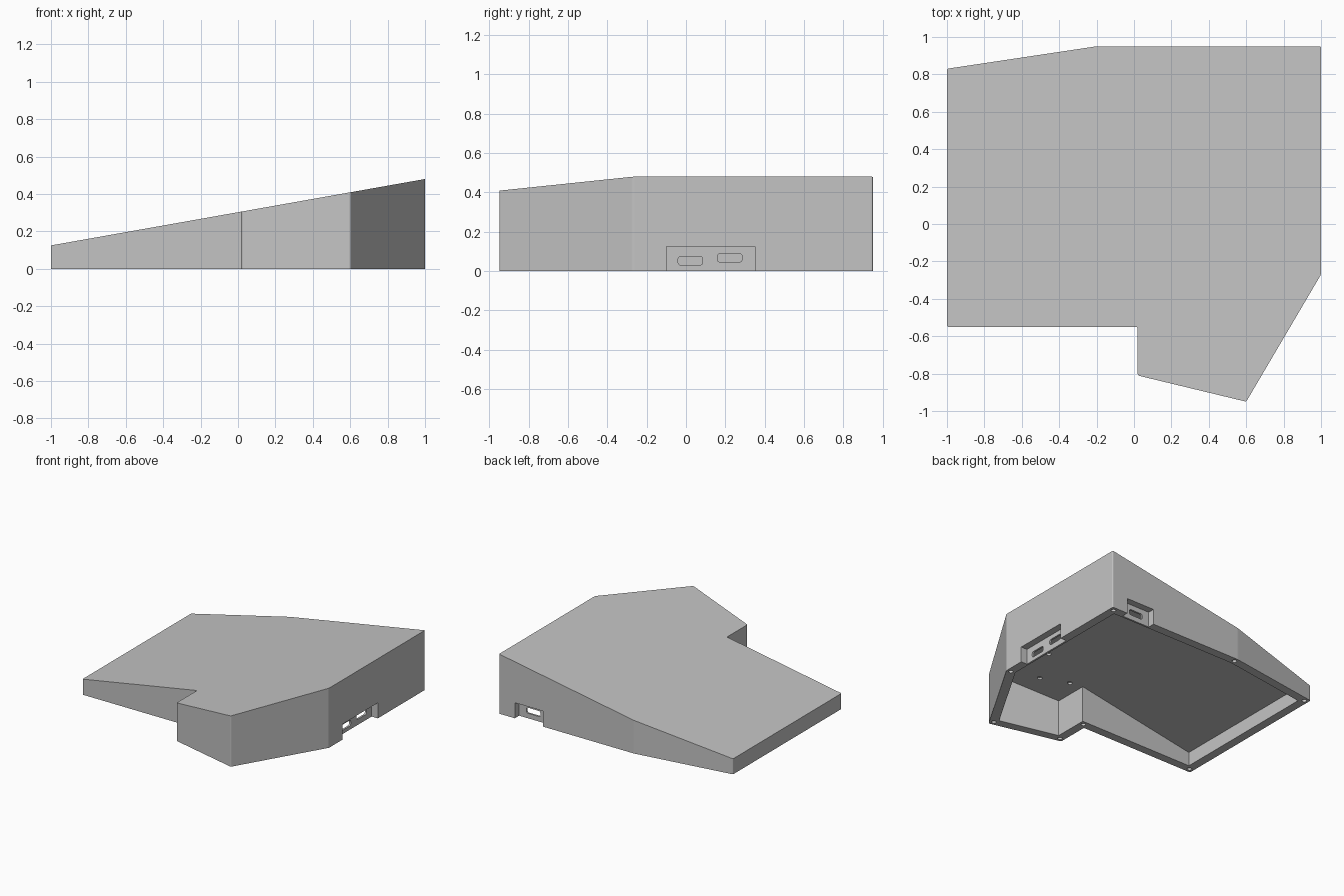
import bpy
import bmesh
from mathutils import Vector, Matrix

if "Cube" in bpy.data.objects:
    bpy.data.objects.remove(bpy.data.objects["Cube"], do_unlink=True)

WALL = 0.07      # side wall thickness
ROOF = 0.025     # roof thickness
RECESS = 0.055   # depth of the port recesses

# Plan of the case, clockwise from the back right corner
OUTLINE = [Vector(p) for p in (
    (-1, 0.83), (-0.2, 0.95), (1, 0.95), (1, -0.27),
    (0.6, -0.95), (0.02, -0.81), (0.02, -0.55), (-1, -0.55))]

grey = bpy.data.materials.new("case grey")
grey.use_nodes = True
colour = (0.55, 0.55, 0.55, 1)
grey.diffuse_color = colour
grey.node_tree.nodes["Principled BSDF"].inputs["Base Color"].default_value = colour


def slope(x):
    """Height of the sloping top."""
    return 0.3025 + 0.1775 * x


def inset(points, distance):
    """Offset a clockwise outline inwards with mitred corners."""
    result = []
    for i, p in enumerate(points):
        a = (p - points[i - 1]).normalized()
        b = (points[(i + 1) % len(points)] - p).normalized()
        na, nb = Vector((a.y, -a.x)), Vector((b.y, -b.x))
        result.append(p + (na + nb) * distance / (1 + na.dot(nb)))
    return result


def finish(bm, name):
    bmesh.ops.recalc_face_normals(bm, faces=bm.faces)
    mesh = bpy.data.meshes.new(name)
    bm.to_mesh(mesh)
    bm.free()
    mesh.materials.append(grey)
    obj = bpy.data.objects.new(name, mesh)
    bpy.context.collection.objects.link(obj)
    return obj


def sloped_prism(name, points, bottom, drop, rounding):
    """Extrude a plan up to the sloping top and round its upright edges."""
    bm = bmesh.new()
    low = [bm.verts.new((p.x, p.y, bottom)) for p in points]
    high = [bm.verts.new((p.x, p.y, slope(p.x) - drop)) for p in points]
    bm.faces.new(low)
    bm.faces.new(high)
    uprights = []
    for i in range(len(points)):
        j = (i + 1) % len(points)
        bm.faces.new((low[i], low[j], high[j], high[i]))
    for a, b in zip(low, high):
        uprights.append(bm.edges.get((a, b)))
    if rounding:
        bmesh.ops.bevel(bm, geom=uprights, offset=rounding, segments=3,
                        profile=0.5, affect='EDGES')
    return finish(bm, name)


def box(name, low, high, rounding=0, axis=0):
    """Box between two corners, rounded on the edges along one axis."""
    low, high = Vector(low), Vector(high)
    bm = bmesh.new()
    bmesh.ops.create_cube(bm, size=1, matrix=Matrix.Translation((low + high) / 2)
                          @ Matrix.Diagonal((high - low).to_4d()))
    if rounding:
        along = [e for e in bm.edges
                 if abs(e.verts[0].co[axis] - e.verts[1].co[axis]) > 1e-4]
        bmesh.ops.bevel(bm, geom=along, offset=rounding, segments=4,
                        profile=0.5, affect='EDGES')
    return finish(bm, name)


def peg(name, x, y, bottom, top):
    bm = bmesh.new()
    bmesh.ops.create_cone(bm, cap_ends=True, segments=20, radius1=0.018,
                          radius2=0.018, depth=top - bottom,
                          matrix=Matrix.Translation((x, y, (bottom + top) / 2)))
    return finish(bm, name)


def cut(target, cutter):
    """Subtract a cutter, then discard it."""
    cutter.hide_render = True
    mod = target.modifiers.new("cut", 'BOOLEAN')
    mod.operation = 'DIFFERENCE'
    mod.solver = 'EXACT'
    mod.object = cutter
    bpy.context.view_layer.objects.active = target
    bpy.ops.object.modifier_apply(modifier=mod.name)
    bpy.data.objects.remove(cutter, do_unlink=True)


# Hollow wedge shell, open underneath
case = sloped_prism("wedge_case", OUTLINE, 0, 0, 0.008)
cut(case, sloped_prism("hollow_cutter", inset(OUTLINE, WALL), -0.1, ROOF, 0))

# Port recesses in the left side and the back
cut(case, box("side_recess_cutter", (1 - RECESS, -0.1, -0.1), (1.1, 0.35, 0.125)))
cut(case, box("back_recess_cutter", (0.61, 0.95 - RECESS, -0.1), (0.86, 1.1, 0.125)))

# Rounded port slots through the thin recess walls
for y, z in ((-0.04, 0.03), (0.16, 0.045)):
    cut(case, box("side_slot_cutter", (0.9, y, z), (1.1, y + 0.125, z + 0.045),
                  0.015, 0))
cut(case, box("back_slot_cutter", (0.67, 0.85, 0.04), (0.795, 1.1, 0.085),
              0.015, 1))

# Screw holes in the rim, one at each corner
for p in inset(OUTLINE, WALL / 2):
    cut(case, peg("rim_hole_cutter", p.x, p.y, -0.05, 0.07))

# Shallow mounting holes under the roof
for x, y in ((0.51, -0.37), (0.36, -0.65), (0.18, -0.52)):
    top = slope(x) - 0.012
    cut(case, peg("mount_hole_cutter", x, y, top - 0.06, top))
